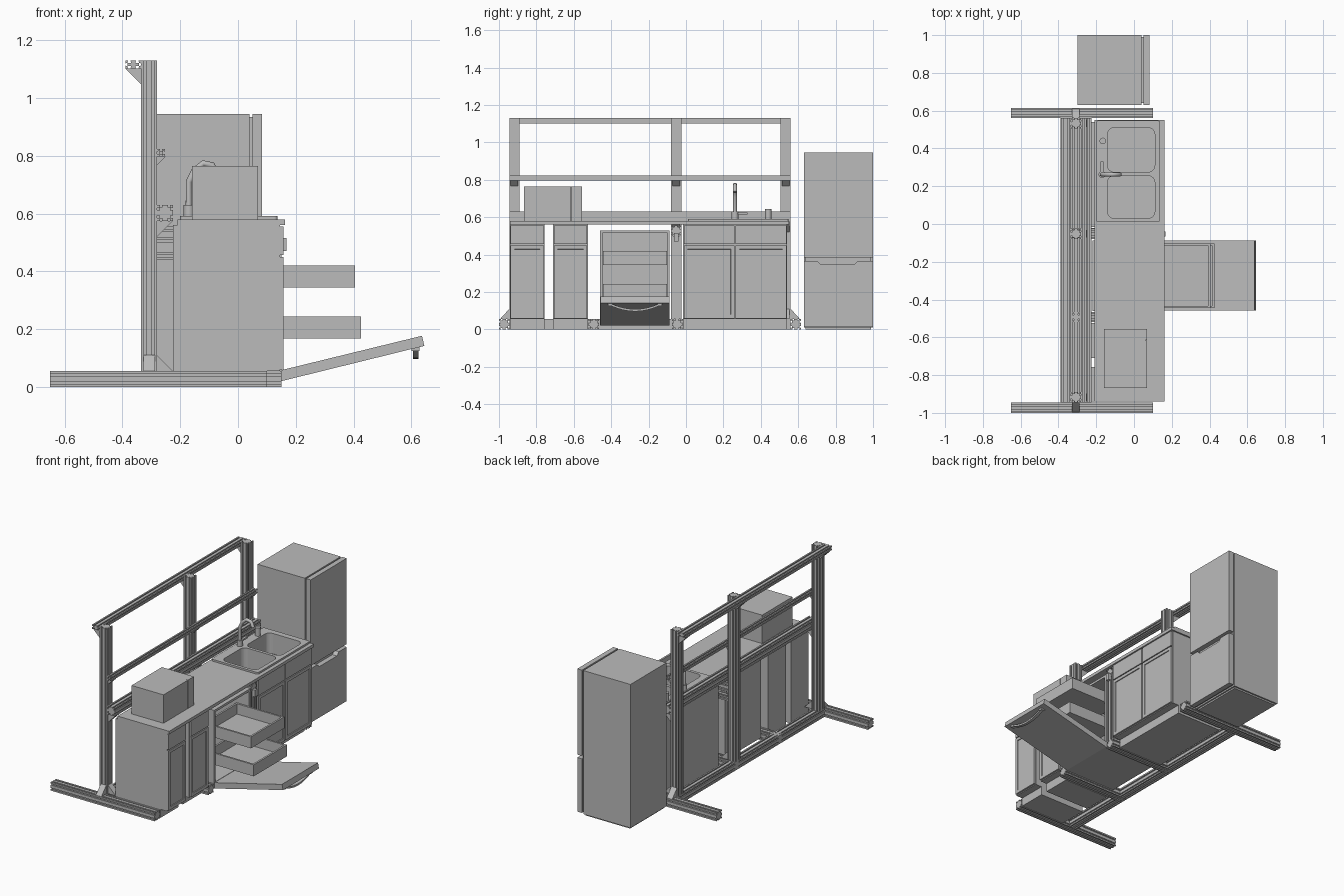
import bpy, bmesh, math
from mathutils import Vector

if "Cube" in bpy.data.objects:
    bpy.data.objects.remove(bpy.data.objects["Cube"], do_unlink=True)

grey = bpy.data.materials.new("plain grey")
grey.use_nodes = True
grey.diffuse_color = (0.5, 0.5, 0.5, 1)
grey.node_tree.nodes["Principled BSDF"].inputs["Base Color"].default_value = grey.diffuse_color


def finish(name, bm):
    bmesh.ops.recalc_face_normals(bm, faces=bm.faces)
    mesh = bpy.data.meshes.new(name)
    bm.to_mesh(mesh)
    bm.free()
    mesh.materials.append(grey)
    ob = bpy.data.objects.new(name, mesh)
    bpy.context.collection.objects.link(ob)
    return ob


def prism(name, pts, axis, a, b):
    """Extrude a 2D outline along an axis from a to b."""
    def place(p, t):
        v = list(p)
        v.insert("xyz".index(axis), t)
        return v
    bm = bmesh.new()
    low = [bm.verts.new(place(p, a)) for p in pts]
    high = [bm.verts.new(place(p, b)) for p in pts]
    bm.faces.new(low)
    bm.faces.new(high)
    for i in range(len(pts)):
        j = (i + 1) % len(pts)
        bm.faces.new((low[i], low[j], high[j], high[i]))
    return finish(name, bm)


def box(name, x, y, z):
    return prism(name, [(x[0], y[0]), (x[1], y[0]), (x[1], y[1]), (x[0], y[1])], "z", *z)


def panel_door(name, x, y, z, frame=0.025):
    """Slab with a recessed centre panel on its +x face."""
    ob = box(name, x, y, z)
    bm = bmesh.new()
    bm.from_mesh(ob.data)
    front = max(bm.faces, key=lambda f: f.calc_center_median().x)
    bmesh.ops.inset_region(bm, faces=[front], thickness=frame)
    inner = max((f for f in bm.faces if f.normal.x > 0.9),
                key=lambda f: -abs(f.calc_center_median().y - sum(y) / 2)
                - abs(f.calc_center_median().z - sum(z) / 2))
    ring = bmesh.ops.inset_region(bm, faces=[inner], thickness=0.002)
    bmesh.ops.translate(bm, verts=inner.verts, vec=(-0.005, 0, 0))
    bm.to_mesh(ob.data)
    bm.free()


MOD = 0.0275


def slot_bar(name, axis, u, v, span, n=2, m=2):
    """T-slot extrusion of n by m modules, lower corner at (u, v)."""
    slot = [(-.004, 0), (-.004, .003), (-.0055, .003), (-.0055, .008),
            (.0055, .008), (.0055, .003), (.004, .003), (.004, 0)]
    corner, pts = Vector((u, v)), []
    for d, count in ((Vector((1, 0)), n), (Vector((0, 1)), m),
                     (Vector((-1, 0)), n), (Vector((0, -1)), m)):
        inward = Vector((-d.y, d.x))
        pts.append(tuple(corner))
        for i in range(count):
            pts += [tuple(corner + d * ((i + .5) * MOD + s) + inward * t) for s, t in slot]
        corner = corner + d * count * MOD
    return prism(name, pts, axis, *span)


def gusset(name, axis, corner, du, dv, centre, width=0.04):
    u, v = corner
    prism(name, [(u, v), (u + du, v), (u, v + dv)], axis, centre - width / 2, centre + width / 2)


def cylinder(name, x, y, z, r, h):
    ring = [(x + r * math.cos(t * math.pi / 12), y + r * math.sin(t * math.pi / 12)) for t in range(24)]
    return prism(name, ring, "z", z, z + h)


def smooth(ob):
    bpy.ops.object.select_all(action="DESELECT")
    ob.select_set(True)
    bpy.context.view_layer.objects.active = ob
    bpy.ops.object.shade_smooth_by_angle()


# Feet and floor rails
for label, y, x in (("right", -1.0, (-.65, .10)), ("left", .56, (-.65, .10)),
                    ("inner_right", -.52, (-.335, .15)), ("inner_left", -.075, (-.335, .15))):
    slot_bar(label + "_foot", "x", y, 0, x)
slot_bar("floor_rail", "y", -.335, 0, (-.945, .56))

# Posts with their corner brackets
for label, y in (("right", -.945), ("middle", -.08), ("left", .505)):
    c = y + MOD
    slot_bar(label + "_post", "z", -.335, y, (.055, 1.13))
    gusset(label + "_top_bracket", "y", (-.335, 1.1025), -.055, -.055, c)
    gusset(label + "_shelf_bracket", "y", (-.28, .797), .03, -.03, c)
    gusset(label + "_counter_bracket", "y", (-.28, .575), .055, -.055, c)
    gusset(label + "_floor_bracket", "y", (-.28, .055), .055, .055, c)
gusset("right_foot_bracket", "x", (-.945, .055), -.05, .055, -.3075)
gusset("left_foot_bracket", "x", (.56, .055), .05, .055, -.3075)

# Long beams
slot_bar("top_beam", "y", -.39, 1.1025, (-.945, .56), 2, 1)
slot_bar("shelf_beam", "y", -.28, .797, (-.945, .56), 1, 1)
slot_bar("counter_beam", "y", -.28, .575, (-.945, .56))
slot_bar("counter_support", "x", -.08, .50, (-.28, .15))
slot_bar("lower_support", "x", -.08, .44, (-.28, -.20), 2, 1)
slot_bar("front_stub", "z", .095, -.08, (.055, .50))
box("support_latch", (.15, .168), (-.065, -.04), (.47, .515))

# Worktop and cabinets
worktop = box("worktop", (-.21, .162), (-.94, .55), (.56, .58))
bodies = {}
for label, y in (("end_cabinet", (-.94, -.757)), ("narrow_cabinet", (-.71, -.525)),
                 ("sink_cabinet", (-.015, .54))):
    bodies[label] = box(label, (-.225, .145), y, (.055, .56))
    box(label + "_plinth", (-.225, .10), y, (0, .055))
    halves = 2 if label == "sink_cabinet" else 1
    w = (y[1] - y[0]) / halves
    for i in range(halves):
        span = (y[0] + i * w + .003, y[0] + (i + 1) * w - .003)
        panel_door(f"{label}_door_{i + 1}", (.145, .157), span, (.06, .45), .028)
        box(f"{label}_drawer_front_{i + 1}", (.145, .157), span, (.456, .556))

# Sink with two bowls cut through rim, worktop and cabinet
def rounded(x, y, r):
    pts = []
    for k, (cx, cy) in enumerate(((x[1] - r, y[1] - r), (x[0] + r, y[1] - r),
                                  (x[0] + r, y[0] + r), (x[1] - r, y[0] + r))):
        for s in range(7):
            a = (k + s / 6) * math.pi / 2
            pts.append((cx + r * math.cos(a), cy + r * math.sin(a)))
    return pts


rim = prism("sink_rim", rounded((-.20, .137), (.01, .548), .012), "z", .58, .592)
bowls = [prism("bowl_cutter", rounded((-.14, .11), y, .035), "z", .46, .65)
         for y in ((.03, .255), (.275, .51))]
for ob in (rim, worktop, bodies["sink_cabinet"]):
    for b in bowls:
        mod = ob.modifiers.new("bowl", "BOOLEAN")
        mod.operation, mod.object, mod.solver = "DIFFERENCE", b, "EXACT"
    bpy.context.view_layer.update()
    done = ob.evaluated_get(bpy.context.evaluated_depsgraph_get())
    mesh = bpy.data.meshes.new_from_object(done)
    ob.modifiers.clear()
    ob.data = mesh
for b in bowls:
    bpy.data.objects.remove(b, do_unlink=True)
for i, y in enumerate((.14, .39)):
    smooth(cylinder(f"drain_{i + 1}", -.02, y, .46, .025, .004))

# Faucet and soap pump
curve = bpy.data.curves.new("faucet_spout", "CURVE")
curve.dimensions, curve.bevel_depth, curve.bevel_resolution, curve.use_fill_caps = "3D", .011, 3, True
path = [(-.17, .59), (-.17, .71), (-.15, .75), (-.12, .774), (-.09, .768), (-.075, .735)]
spline = curve.splines.new("POLY")
spline.points.add(len(path) - 1)
for p, (x, z) in zip(spline.points, path):
    p.co = (x, .262, z, 1)
curve.materials.append(grey)
bpy.context.collection.objects.link(bpy.data.objects.new("faucet_spout", curve))
smooth(cylinder("faucet_base", -.17, .262, .59, .018, .04))
box("faucet_lever", (-.178, -.162), (.27, .33), (.615, .625))
smooth(cylinder("soap_pump", -.165, .44, .59, .017, .055))

# Countertop oven
box("oven_body", (-.16, .06), (-.867, -.555), (.58, .765))
box("oven_door", (.06, .07), (-.867, -.618), (.58, .765))
box("oven_controls", (.06, .07), (-.614, -.555), (.58, .765))

# Open dishwasher: shell, racks and lowered door
box("washer_floor", (-.22, .15), (-.46, -.087), (.02, .06))
box("washer_top", (-.22, .15), (-.46, -.087), (.515, .53))
box("washer_back", (-.22, -.205), (-.46, -.087), (.06, .515))
for label, y in (("right", (-.46, -.447)), ("left", (-.10, -.087))):
    box(label + "_washer_wall", (-.205, .15), y, (.06, .515))
for label, x, z in (("upper", (.06, .405), (.345, .42)), ("lower", (.08, .425), (.168, .243))):
    box(label + "_rack_floor", x, (-.445, -.102), (z[0], z[0] + .008))
    for k, xs in enumerate(((x[0], x[0] + .012), (x[1] - .012, x[1]))):
        box(f"{label}_rack_end_{k + 1}", xs, (-.445, -.102), z)
    for k, ys in enumerate(((-.445, -.433), (-.114, -.102))):
        box(f"{label}_rack_side_{k + 1}", x, ys, z)
prism("washer_door", [(.15, .058), (.15, .02), (.645, .142), (.637, .177)], "y", -.457, -.087)
arc = [(-.272 + .14 * t / 6, .097 + .035 * (t / 6) ** 2) for t in range(-6, 7)]
prism("washer_door_handle", arc + [(y, z + .012) for y, z in reversed(arc)], "x", .605, .625)
for k, y in enumerate((-.405, -.139)):
    box(f"handle_mount_{k + 1}", (.60, .628), (y - .012, y + .012), (.125, .15))

# Refrigerator, with a grip notch in the lower door
box("fridge_body", (-.30, .04), (.63, 1.0), (.01, .945))
box("fridge_base", (-.29, .03), (.64, .99), (0, .01))
box("fridge_hinge_strip", (.04, .05), (.64, .99), (.02, .935))
box("fridge_upper_door", (.05, .083), (.63, 1.0), (.386, .945))
prism("fridge_lower_door", [(.63, .015), (1.0, .015), (1.0, .367), (.92, .367), (.90, .347),
                            (.72, .347), (.70, .367), (.63, .367)], "x", .05, .083)
